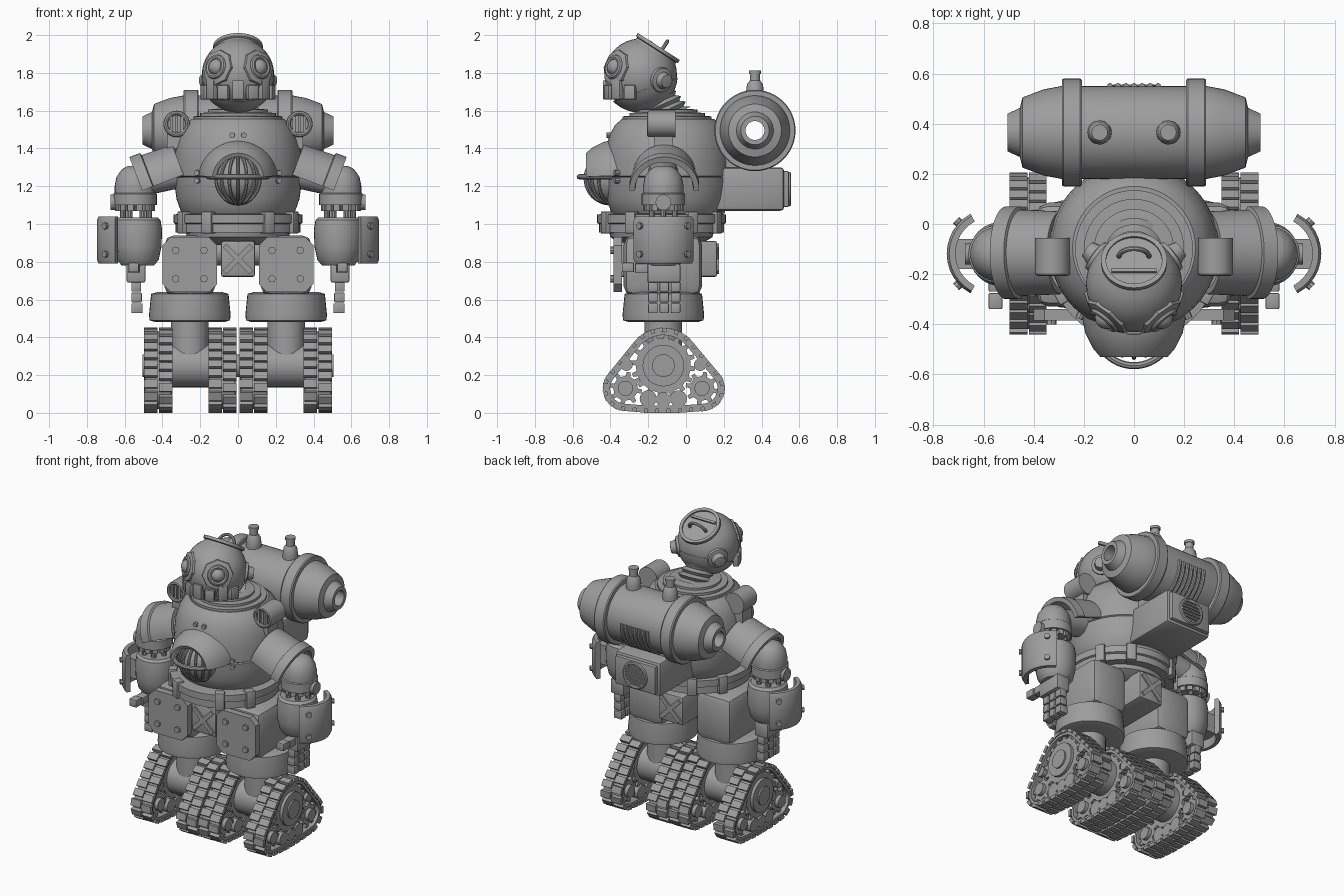
import bpy, bmesh, math
from mathutils import Vector, Matrix, geometry

if "Cube" in bpy.data.objects:
    bpy.data.objects.remove(bpy.data.objects["Cube"])

grey = bpy.data.materials.new("steel_grey")
grey.diffuse_color = (0.34, 0.34, 0.34, 1)
grey.use_nodes = True
grey.node_tree.nodes["Principled BSDF"].inputs["Base Color"].default_value = grey.diffuse_color
PI = math.pi


def finish(bm, name):
    bmesh.ops.remove_doubles(bm, verts=bm.verts, dist=1e-5)
    bmesh.ops.recalc_face_normals(bm, faces=bm.faces)
    me = bpy.data.meshes.new(name)
    bm.to_mesh(me)
    bm.free()
    me.materials.append(grey)
    ob = bpy.data.objects.new(name, me)
    bpy.context.collection.objects.link(ob)
    return ob


def frame(loc, d, up=None):
    # local Z along d, local X along up
    z = Vector(d).normalized()
    u = Vector(up) if up else (Vector((0, 0, 1)) if abs(z.z) < .9 else Vector((1, 0, 0)))
    x = (u - z * u.dot(z)).normalized()
    y = z.cross(x)
    return Matrix.Translation(loc) @ Matrix((x, y, z)).transposed().to_4x4()


def lathe(name, prof, loc, d=(0, 0, 1), up=None, seg=32, arc=None, closed=False):
    # revolve (radius, height) points; arc is the half angle around "up"
    bm, M = bmesh.new(), frame(loc, d, up)
    if not closed:
        prof = [(0, prof[0][1])] + list(prof) + [(0, prof[-1][1])]
    n = seg + 1 if arc else seg
    rows = []
    for k in range(n):
        a = -arc + 2 * arc * k / seg if arc else 2 * PI * k / seg
        rows.append([bm.verts.new(M @ Vector((r * math.cos(a), r * math.sin(a), h))) for r, h in prof])
    m = len(prof)
    for k in range(seg):
        p, q = rows[k], rows[(k + 1) % n]
        for j in range(m if closed else m - 1):
            bm.faces.new((p[j], p[(j + 1) % m], q[(j + 1) % m], q[j]))
    if arc:
        bm.faces.new(rows[0])
        bm.faces.new(rows[-1])
    return finish(bm, name)


def cyl(name, r, h, loc, d=(0, 0, 1), seg=24, r2=None):
    return lathe(name, [(r, 0), (r if r2 is None else r2, h)], loc, d, seg=seg)


def torus(name, R, r, loc, d=(0, 0, 1), up=None, arc=None, seg=32):
    prof = [(R + r * math.cos(i * PI / 4), r * math.sin(i * PI / 4)) for i in range(8)]
    return lathe(name, prof, loc, d, up, seg, arc, True)


def box(name, x, y, z, bevel=0, M=None):
    # box from (min, max) ranges
    bm = bmesh.new()
    lo, hi = Vector((x[0], y[0], z[0])), Vector((x[1], y[1], z[1]))
    s = hi - lo
    T = Matrix.Translation((lo + hi) / 2) @ Matrix.Diagonal((abs(s.x), abs(s.y), abs(s.z), 1))
    bmesh.ops.create_cube(bm, size=1, matrix=(M or Matrix()) @ T)
    if bevel:
        bmesh.ops.bevel(bm, geom=bm.edges[:], offset=bevel, segments=2, profile=.5, affect='EDGES')
    return finish(bm, name)


def prism(name, pts, loc, d, depth, up=None):
    bm, M = bmesh.new(), frame(loc, d, up)
    a, b = [[bm.verts.new(M @ Vector((p[0], p[1], h))) for p in pts] for h in (0, depth)]
    bm.faces.new(a)
    bm.faces.new(b)
    for i in range(len(pts)):
        j = (i + 1) % len(pts)
        bm.faces.new((a[i], a[j], b[j], b[i]))
    return finish(bm, name)


def gear(name, r, tooth, n, loc, depth):
    pts = []
    for i in range(n):
        for f, rr in ((0, r), (.5, r), (.6, tooth), (.9, tooth)):
            a = 2 * PI * (i + f) / n
            pts.append((rr * math.cos(a), rr * math.sin(a)))
    return prism(name, pts, loc, (1, 0, 0), depth)


def ball(name, r, loc, d=(0, 0, 1), a0=-90, a1=90, n=16, seg=32):
    ang = [math.radians(a0 + (a1 - a0) * i / n) for i in range(n + 1)]
    return lathe(name, [(r * math.cos(a), r * math.sin(a)) for a in ang], loc, d, seg=seg)


# track outline: hull around the wheels, resampled evenly
wheels = [(-.12, .25, .18), (-.32, .13, .10), (.085, .13, .10), (-.2, .08, .06), (-.04, .08, .06)]
cloud = [Vector((y + r * math.cos(k * PI / 24), z + r * math.sin(k * PI / 24)))
         for y, z, r in wheels for k in range(48)]
hull = [cloud[i] for i in geometry.convex_hull_2d(cloud)]
edges = list(zip(hull, hull[1:] + hull[:1]))
perim = sum((b - a).length for a, b in edges)


def on_track(t):
    t = (t % 1) * perim
    for a, b in edges:
        L = (b - a).length
        if t <= L:
            break
        t -= L
    u = (b - a).normalized()
    return a + u * t, u


inside = Vector((-.1, .2))


def outward(p, u):
    n = Vector((u.y, -u.x))
    return n if n.dot(p - inside) > 0 else -n


def track(x0, x1):
    bm, N = bmesh.new(), 78
    rows = []
    for i in range(N):
        p, u = on_track(i / N)
        q = p - outward(p, u) * .018
        rows.append([bm.verts.new((x, c.x, c.y)) for x, c in
                     ((x0 + .01, p), (x1 - .01, p), (x1 - .01, q), (x0 + .01, q))])
    for i in range(N):
        a, b = rows[i], rows[(i + 1) % N]
        for j in range(4):
            bm.faces.new((a[j], a[(j + 1) % 4], b[(j + 1) % 4], b[j]))
    w, K = (x1 - x0) / 2, 27
    for i in range(K):
        for half in (0, 1):
            p, u = on_track((i + .3 * half) / K)
            n = outward(p, u)
            R = Matrix(((1, 0, 0), (0, u.x, n.x), (0, u.y, n.y))).to_4x4()
            c = p + n * .009
            T = Matrix.Translation((x0 + w * (half + .5), c.x, c.y))
            bmesh.ops.create_cube(bm, size=1, matrix=T @ R @ Matrix.Diagonal((w - .006, .045, .022, 1)))
    finish(bm, "track_belt")
    # wheels inside the belt
    gear("drive_wheel", .145, .17, 16, (x0 + .025, -.12, .25), x1 - x0 - .05)
    cyl("drive_hub", .11, x1 - x0 - .01, (x0 + .005, -.12, .25), (1, 0, 0))
    cyl("hub_cap", .06, x1 - x0 + .01, (x0 - .005, -.12, .25), (1, 0, 0))
    for y in (-.32, .085):
        gear("sprocket", .065, .088, 8, (x0 + .03, y, .13), x1 - x0 - .06)
        cyl("sprocket_hub", .04, x1 - x0 - .01, (x0 + .005, y, .13), (1, 0, 0))
    for y, z, r in ((-.2, .075, .045), (-.12, .07, .04), (-.04, .075, .045), (-.315, .255, .033), (.075, .255, .033)):
        cyl("roller", r, x1 - x0 - .03, (x0 + .015, y, z), (1, 0, 0), 16)


octagon = [(a * .145, b * .145) for a, b in ((1, .7), (.7, 1), (-.7, 1), (-1, .7), (-1, -.7), (-.7, -1), (.7, -1), (1, -.7))]

for s in (-1, 1):
    # feet and legs
    for a, b in ((.005, .16), (.345, .50)):
        track(min(s * a, s * b), max(s * a, s * b))
    c = s * .255
    cyl("axle_housing", .115, .25, (c - .125, -.12, .25), (1, 0, 0), 32)
    cyl("ankle", .1, .25, (c, -.12, .25), seg=32)
    lathe("leg_skirt", [(.18, .48), (.213, .49), (.216, .52), (.205, .63), (.17, .64)], (c, -.12, 0), seg=40)
    box("thigh", (c - .135, c + .135), (-.33, .085), (.62, .94), .05)
    prism("knee_plate", octagon, (c, -.34, .785), (0, -1, 0), .045)
    for i in (-1, 1):
        for k in (-1, 1):
            cyl("knee_bolt", .02, .02, (c + i * .075, -.38, .785 + k * .075), (0, -1, 0), 8)
    # shoulder and arm
    lathe("shoulder_guard", [(.165, 0), (.172, .17), (.185, .175), (.185, .235), (.155, .235), (.14, 0)],
          (s * .29, -.115, 1.265), (s, 0, -.38), (0, 0, 1), 28, 1.6, True)
    cyl("upper_arm", .08, .3, (s * .27, -.12, 1.28), (s, 0, -.22))
    lathe("elbow_dome", [(.115, 1.10), (.115, 1.16), (.108, 1.165), (.108, 1.2), (.098, 1.25), (.07, 1.29), (.035, 1.308)],
          (s * .545, -.12, 0))
    for k in range(14):
        a = 2 * PI * k / 14
        M = Matrix.Translation((s * .545, -.12, 0)) @ Matrix.Rotation(a, 4, 'Z')
        box("elbow_tooth", (.075, .105), (-.016, .016), (1.07, 1.105), 0, M)
    cyl("elbow_core", .08, .04, (s * .545, -.12, 1.07))
    cyl("elbow_bolt", .042, .03, (s * .645, -.12, 1.115), (s, 0, 0), 12)
    for k in range(6):
        a = PI / 3 * k
        cyl("arm_rod", .016, .07, (s * .54 + .07 * math.cos(a), -.12 + .07 * math.sin(a), 1.01), seg=10)
    lathe("forearm", [(.085, .78), (.11, .81), (.125, .88), (.128, .97), (.12, 1.02), (.105, 1.035)], (s * .53, -.12, 0))
    lathe("arm_shield", [(.17, .79), (.18, .81), (.18, 1.02), (.17, 1.04), (.145, 1.04), (.145, .79)],
          (s * .567, -.118, 0), (0, 0, 1), (s, 0, 0), 12, 1.08, True)
    box("shield_mount", (s * .6, s * .72), (-.18, -.06), (.85, .98))
    for i in (-1, 1):
        for z in (.84, .99):
            d = Vector((s * math.cos(.75), i * math.sin(.75), 0))
            cyl("shield_bolt", .018, .02, Vector((s * .567, -.118, z)) + d * .175, d, 8)
    # hand
    box("palm", (s * .49, s * .59), (-.205, -.03), (.69, .79), .01)
    for i in range(3):
        for k in range(3):
            box("finger", (s * (.505 + .004 * k), s * .565), (-.2 + i * .06, -.15 + i * .06),
                (.528 + k * .057, .58 + k * .057), .006)
    box("thumb_base", (s * .52, s * .58), (-.27, -.19), (.74, .79), .006)
    box("thumb_tip", (s * .525, s * .58), (-.34, -.275), (.745, .795), .006)
    # shoulder lamps
    x = s * .325
    cyl("shoulder_lamp", .07, .14, (x, -.055, 1.53), (0, -1, 0), 32)
    torus("lamp_rim", .058, .012, (x, -.195, 1.53), (0, 1, 0))
    for i in (-1, 0, 1):
        box("lamp_slat", (x + i * .028 - .008, x + i * .028 + .008), (-.204, -.19), (1.49, 1.57))
    box("lamp_foot", (x - .05, x + .02), (-.17, -.07), (1.40, 1.50))

# hips
box("hip_box", (-.09, .09), (-.37, .165), (.72, .91), .012)
cyl("hip_joint", .07, .3, (-.15, -.12, .85), (1, 0, 0))
for y in (-.37, .165):
    for a in (-1, 1):
        M = Matrix.Translation((0, y, .815)) @ Matrix.Rotation(a * PI / 4, 4, 'Y')
        box("hip_cross", (-.1, .1), (-.01, .01), (-.014, .014), 0, M)
lathe("pelvis", [(.2, .89), (.27, .93), (.28, .97)], (0, -.13, 0))
lathe("waist_ring", [(.3, .955), (.33, .955), (.33, 1.0), (.342, 1.005), (.342, 1.05), (.3, 1.055)], (0, -.13, 0), seg=48)
for k in range(8):
    M = Matrix.Translation((0, -.13, 0)) @ Matrix.Rotation(PI / 3 * (k // 2) * 1.5 + (.5 if k % 2 else -.5), 4, 'Z')
    box("waist_clasp", (.3, .352), (-.03, .03), (.95, 1.065), .005, M)

# torso
lathe("torso", [(.27, 1.03), (.30, 1.06), (.325, 1.13), (.335, 1.2), (.338, 1.245), (.33, 1.25), (.338, 1.255),
                (.337, 1.33), (.328, 1.41), (.308, 1.475), (.28, 1.525), (.245, 1.555)], (0, -.095, 0), seg=56)
lathe("collar", [(.235, 1.545), (.235, 1.57), (.2, 1.572), (.2, 1.588), (.16, 1.59), (.16, 1.605), (.12, 1.61)],
      (0, -.1, 0), seg=40)
lathe("neck_bellows", [(.125 - .006 * i if i % 2 == 0 else .095 - .004 * i, i * .018) for i in range(10)],
      (0, -.09, 1.57), (0, -.4, .9))
# chest grille with hood
ball("grille_ball", .125, (0, -.40, 1.24))
for k in range(-3, 4):
    a = k * .36
    d = Vector((math.cos(a), math.sin(a), 0))
    torus("grille_bar", .133, .009, (0, -.40, 1.24), d, (math.sin(a), -math.cos(a), 0), 1.5, 20)
torus("grille_ring", .155, .014, (0, -.41, 1.25), (0, 0, 1), (0, -1, 0), 1.7)
lathe("grille_hood", [(.21, .0), (.195, .08), (.165, .14), (.135, .175), (.115, .165), (.14, .12), (.17, .06), (.18, 0)],
      (0, -.355, 1.24), (0, -1, 0), (0, 0, 1), 28, 1.5, True)
for x, z, y in ((-.03, 1.47, -.395), (.03, 1.47, -.395), (-.02, 1.12, -.41), (.02, 1.12, -.41),
                (-.21, 1.27, -.355), (-.21, 1.23, -.355), (.21, 1.27, -.355), (.21, 1.23, -.355)):
    cyl("chest_rivet", .015, .025, (x, y, z), (x * 2, -1, 0), 8)

# head, leaning back
H, N = Vector((0, -.24, 1.79)), Vector((0, .54, .84)).normalized()
ball("head", .192, H, N, -90, 50)
ball("jaw", .2, H + Vector((0, -.004, 0)), (0, -.35, .94), -90, -24, 10)
for k in range(-3, 4):
    M = Matrix.Translation(H) @ Matrix.Rotation(k * .42, 4, 'Z')
    h = .02 if k % 2 else .045
    box("jaw_tooth", (-.03, .03), (-.2, -.165), (-.13, -.075 + h), .004, M)
lathe("hatch_rim", [(.13, .12), (.122, .155), (.132, .16), (.132, .178), (.112, .178), (.112, .168)], H, N, seg=32)
torus("hatch_handle", .06, .01, H + N * .165 + Vector((0, .02, -.012)), (0, .84, -.54), N, PI / 2, 16)
HM = frame(H + N * .168, N, (1, 0, 0))
box("hatch_bar", (-.09, .09), (-.055, -.04), (0, .012), 0, HM)
for s in (-1, 1):
    d = Vector((s * .62, -.75, .22)).normalized()
    lathe("eye_frame", [(.1, .145), (.095, .18), (.07, .188)], H, d, seg=8)
    torus("eye_ring", .052, .014, H + d * .19, d)
    ball("eye_lens", .045, H + d * .178, d, 0, 85, 6, 20)
    e = Vector((s * .8, .6, -.15)).normalized()
    lathe("ear_plug", [(.07, .16), (.065, .195), (.045, .2), (.035, .235), (.02, .237)], H, e, seg=16)

# back tank, hollow along its length
half = [(.185, .29), (.172, .36), (.14, .445), (.098, .455), (.075, .505), (.05, .505), (.05, .4)]
prof = half + [(r, -h) for r, h in reversed(half)]
TC = Vector((0, .365, 1.495))
lathe("tank", prof, TC, (1, 0, 0), seg=48, closed=True)
for s in (-1, 1):
    lathe("tank_band", [(.17, -.04), (.21, -.04), (.215, -.033), (.215, .033), (.21, .04), (.17, .04)],
          TC + Vector((s * .248, 0, 0)), (1, 0, 0), seg=48, closed=True)
    lathe("tank_valve", [(.048, .15), (.048, .2), (.042, .245), (.027, .265), (.027, .3), (.032, .3), (.032, .318), (.015, .318)],
          TC + Vector((s * .137, 0, 0)), seg=20)
for k in range(-3, 4):
    torus("tank_coil", .185, .012, TC + Vector((k * .032, 0, 0)), (1, 0, 0), (0, .75, -.65), .8, 16)

# backpack with round vent
box("backpack", (-.17, .17), (.15, .52), (1.07, 1.30), .02)
box("backpack_plate", (-.15, .15), (.51, .545), (1.09, 1.28), .008)
torus("vent_rim", .08, .012, (0, .545, 1.185), (0, 1, 0))
for k in range(-3, 4):
    w = math.sqrt(.08 ** 2 - (k * .022) ** 2)
    box("vent_slat", (-w, w), (.54, .555), (1.18 + k * .022, 1.19 + k * .022))
box("tank_bracket", (-.14, .14), (.2, .42), (1.27, 1.36))

# smooth shading with sharp edges kept
bpy.ops.object.select_all(action='SELECT')
bpy.context.view_layer.objects.active = bpy.data.objects["torso"]
bpy.ops.object.shade_smooth_by_angle(angle=math.radians(32))
